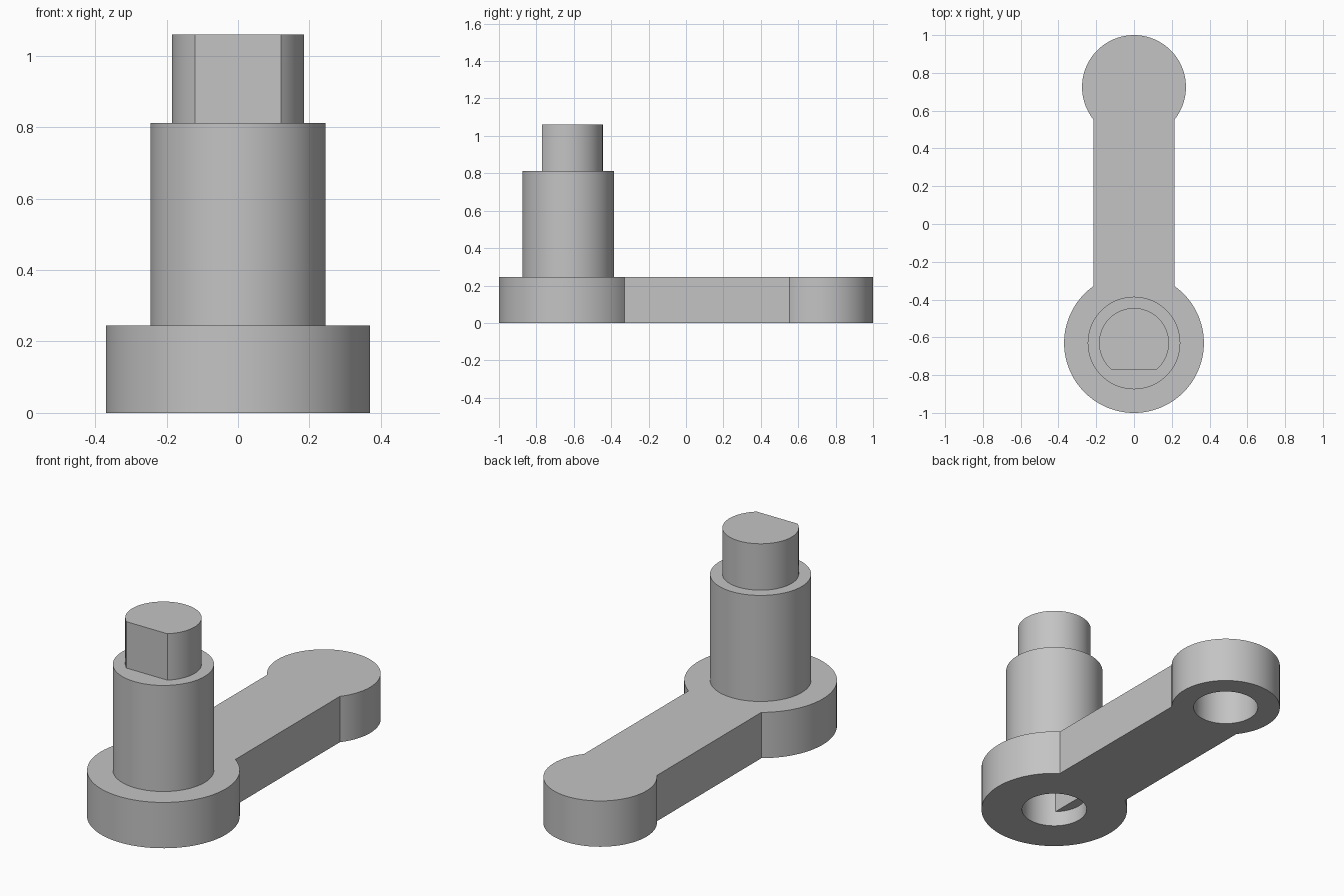
import bpy, bmesh, math

if "Cube" in bpy.data.objects:
    bpy.data.objects.remove(bpy.data.objects["Cube"])

BIG_Y, SMALL_Y = -0.63, 0.725      # centres of the two round ends
BIG_R, SMALL_R = 0.37, 0.275
ARM_HALF, ARM_H = 0.215, 0.245

grey = bpy.data.materials.new("plain grey")
grey.diffuse_color = (0.55, 0.55, 0.55, 1)
grey.use_nodes = True
grey.node_tree.nodes["Principled BSDF"].inputs["Base Color"].default_value = grey.diffuse_color


def arc(cy, r, a0, a1, n):
    return [(r * math.cos(a0 + (a1 - a0) * i / n), cy + r * math.sin(a0 + (a1 - a0) * i / n))
            for i in range(n + 1)]


def circle(cy, r, n=96):
    return arc(cy, r, 0, 2 * math.pi, n)[:-1]


def prism(name, outline, z0, z1):
    bm = bmesh.new()
    face = bm.faces.new([bm.verts.new((x, y, z0)) for x, y in outline])
    ext = bmesh.ops.extrude_face_region(bm, geom=[face])
    top = [v for v in ext["geom"] if isinstance(v, bmesh.types.BMVert)]
    bmesh.ops.translate(bm, verts=top, vec=(0, 0, z1 - z0))
    bmesh.ops.recalc_face_normals(bm, faces=bm.faces)
    me = bpy.data.meshes.new(name)
    bm.to_mesh(me)
    bm.free()
    me.materials.append(grey)
    ob = bpy.data.objects.new(name, me)
    bpy.context.collection.objects.link(ob)
    return ob


def combine(ob, other, operation):
    mod = ob.modifiers.new("combine", 'BOOLEAN')
    mod.operation, mod.solver, mod.object = operation, 'EXACT', other
    bpy.context.view_layer.objects.active = ob
    bpy.ops.object.modifier_apply(modifier=mod.name)
    bpy.data.objects.remove(other)


# Flat arm with a large and a small round end
s = math.asin(ARM_HALF / SMALL_R)
b = math.asin(ARM_HALF / BIG_R)
outline = arc(SMALL_Y, SMALL_R, -math.pi / 2 + s, 1.5 * math.pi - s, 80)
outline += arc(BIG_Y, BIG_R, math.pi / 2 + b, 2.5 * math.pi - b, 80)
crank = prism("crank_arm", outline, 0, ARM_H)

# Shaft, then a pin with a flat cut on its front
combine(crank, prism("shaft", circle(BIG_Y, 0.245), 0.1, 0.812), 'UNION')
h = math.acos(0.14 / 0.185)
pin = arc(BIG_Y, 0.185, -math.pi / 2 + h, 1.5 * math.pi - h, 80)
combine(crank, prism("pin", pin, 0.6, 1.06), 'UNION')

# Blind round hole in the small end
combine(crank, prism("small_hole", circle(SMALL_Y, 0.163), -0.1, 0.205), 'DIFFERENCE')

# Socket in the large end: short round entry, then a D-shaped bore
combine(crank, prism("socket_entry", circle(BIG_Y, 0.164), -0.1, 0.083), 'DIFFERENCE')
h = math.acos(0.11 / 0.164)
bore = arc(BIG_Y, 0.164, -math.pi + h, math.pi - h, 70)
combine(crank, prism("socket_bore", bore, 0.05, 0.33), 'DIFFERENCE')

# Smooth round walls with crisp edges
bpy.ops.object.select_all(action='DESELECT')
crank.select_set(True)
bpy.context.view_layer.objects.active = crank
bpy.ops.object.shade_smooth_by_angle(angle=math.radians(25))
